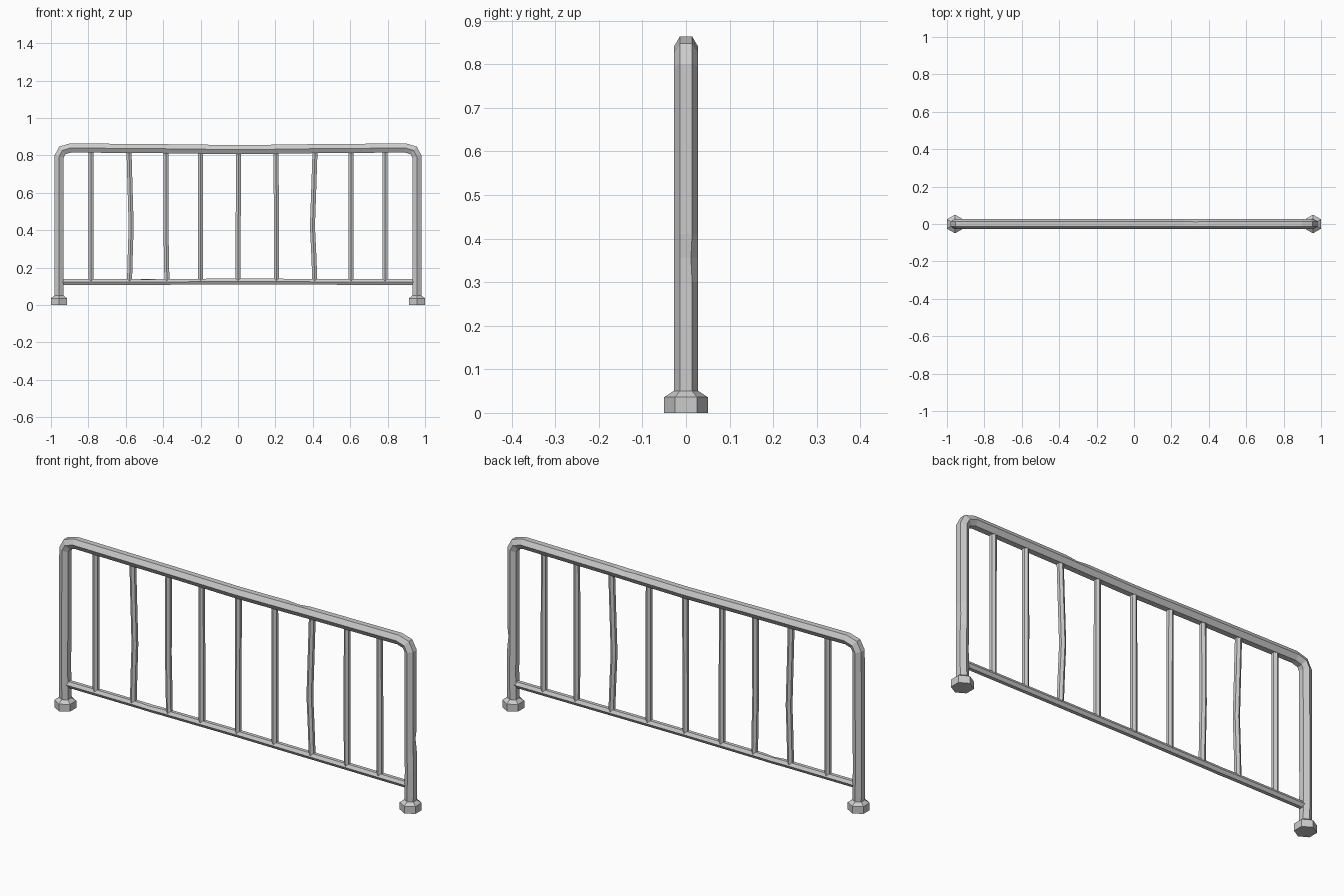
import bpy, bmesh, math
from mathutils import Vector

if "Cube" in bpy.data.objects:
    bpy.data.objects.remove(bpy.data.objects["Cube"])


def make_object(name, bm):
    bmesh.ops.recalc_face_normals(bm, faces=bm.faces[:])
    mesh = bpy.data.meshes.new(name)
    bm.to_mesh(mesh)
    bm.free()
    obj = bpy.data.objects.new(name, mesh)
    bpy.context.collection.objects.link(obj)
    return obj


def tube(name, path, radius, dents=()):
    """Six-sided mitred bar along an (x, z) path, corners towards +y and -y.
    dents: (ring, corner, scale) pushes a single corner in or out."""
    pts = [Vector((x, 0, z)) for x, z in path]
    bm = bmesh.new()
    rings = []
    for i, p in enumerate(pts):
        a = (p - pts[i - 1]).normalized() if i > 0 else None
        b = (pts[i + 1] - p).normalized() if i < len(pts) - 1 else None
        a, b = a or b, b or a
        t = (a + b).normalized()
        n = Vector((-t.z, 0, t.x)) / t.dot(a)
        ring = []
        for k in range(6):
            ang = math.pi / 3 * k
            off = Vector((0, 1, 0)) * math.cos(ang) + n * math.sin(ang)
            scale = radius
            for ring_id, corner, s in dents:
                if (ring_id, corner) == (i, k):
                    scale *= s
            ring.append(bm.verts.new(p + off * scale))
        rings.append(ring)
    for r0, r1 in zip(rings, rings[1:]):
        for k in range(6):
            j = (k + 1) % 6
            bm.faces.new((r0[k], r0[j], r1[j], r1[k]))
    bm.faces.new(rings[0])
    bm.faces.new(rings[-1])
    return make_object(name, bm)


# Posts and top rail in one bent tube, the rail sagging slightly in the middle
X = 0.956
frame_path = [
    (-X, 0.04), (-X - 0.002, 0.20), (-X, 0.795), (-0.939, 0.827), (-0.895, 0.840),
    (-0.40, 0.836), (0.0, 0.831), (0.27, 0.834), (0.33, 0.835), (0.39, 0.836),
    (0.895, 0.840), (0.939, 0.827), (X, 0.795),
    (X, 0.41), (X, 0.355), (X, 0.30), (X + 0.002, 0.20), (X, 0.04)]
tube("bent_frame", frame_path, 0.028, dents=[(8, 1, 0.82), (14, 1, 0.8)])

# Bottom rail
tube("bottom_rail", [(-0.945, 0.124), (-0.54, 0.124), (-0.48, 0.123), (-0.42, 0.124),
                     (0.0, 0.126), (0.3, 0.125), (0.945, 0.123)], 0.018,
     dents=[(2, 2, 0.8)])

# Balusters: (top x, middle x, bottom x)
bars = [(-0.786, -0.786, -0.786), (-0.583, -0.571, -0.580), (-0.384, -0.386, -0.380),
        (-0.201, -0.200, -0.200), (0.003, 0.001, 0.001), (0.204, 0.205, 0.205),
        (0.412, 0.398, 0.411), (0.605, 0.604, 0.605), (0.785, 0.786, 0.786)]
for i, (top, mid, bottom) in enumerate(bars):
    tube(f"baluster_{i + 1}",
         [(bottom, 0.125), ((bottom + mid) / 2, 0.29), (mid, 0.42),
          ((top + mid) / 2, 0.62), (top, 0.83)], 0.0155)

# Hexagonal feet with a chamfered top
for side, sx in (("left", -1), ("right", 1)):
    bm = bmesh.new()
    rings = []
    for r, z in ((0.050, 0.0), (0.050, 0.036), (0.029, 0.050)):
        rings.append([bm.verts.new((sx * 0.9567 + r * math.sin(math.pi / 3 * k),
                                    r * math.cos(math.pi / 3 * k), z)) for k in range(6)])
    for r0, r1 in zip(rings, rings[1:]):
        for k in range(6):
            j = (k + 1) % 6
            bm.faces.new((r0[k], r0[j], r1[j], r1[k]))
    bm.faces.new(rings[0])
    bm.faces.new(rings[-1])
    make_object(f"{side}_foot", bm)
